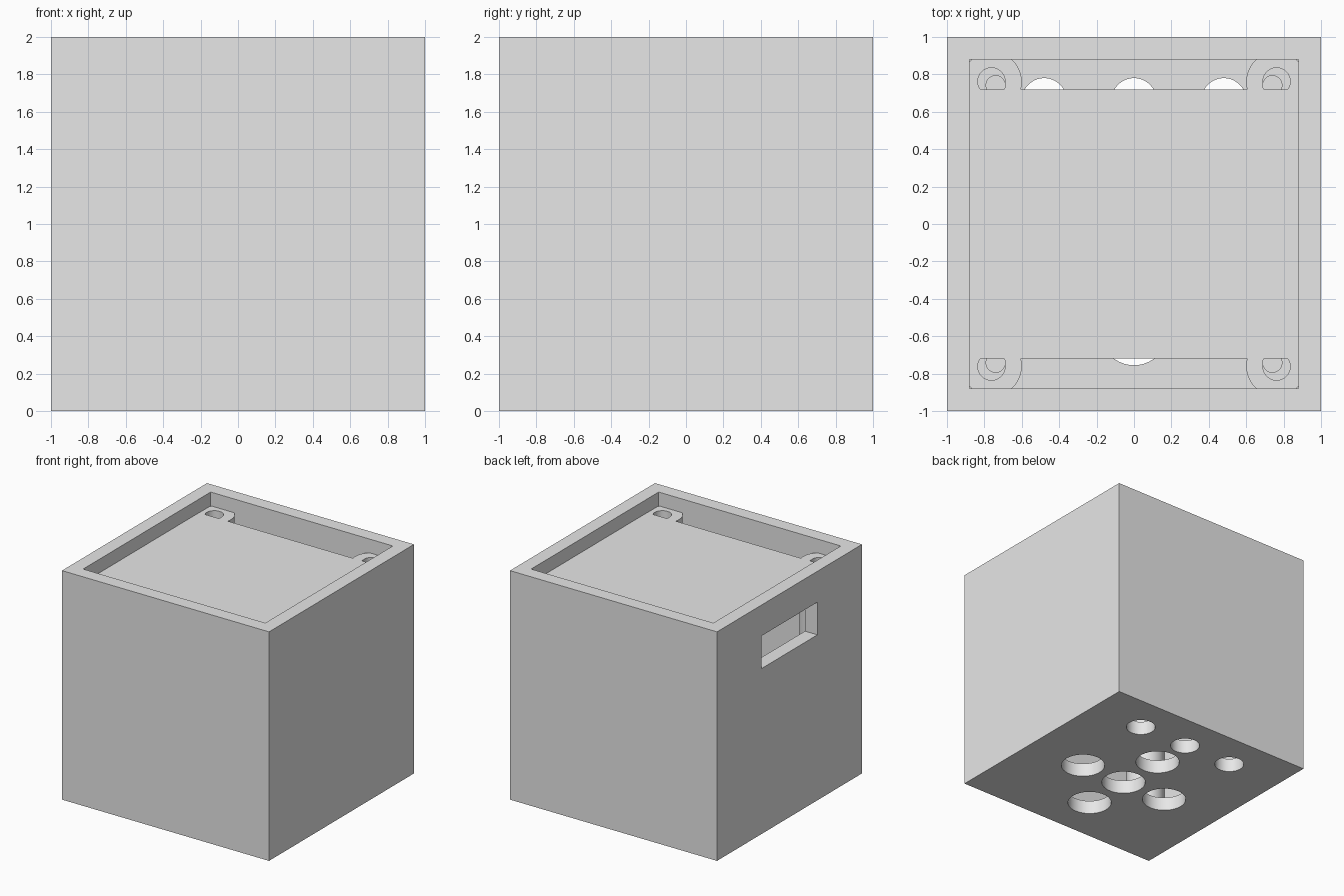
import bpy
import math

default = bpy.data.objects.get("Cube")
if default:
    bpy.data.objects.remove(default, do_unlink=True)

WALL = 0.12          # shell thickness
INNER = 1 - WALL     # inner half width
DECK = 2 - WALL      # height of the recessed deck

grey = bpy.data.materials.new("plain grey")
grey.use_nodes = True
grey.diffuse_color = (0.8, 0.8, 0.8, 1)
grey.node_tree.nodes["Principled BSDF"].inputs["Base Color"].default_value = (0.8, 0.8, 0.8, 1)


def finish(obj, name):
    obj.name = name
    obj.data.materials.clear()
    obj.data.materials.append(grey)
    return obj


def box(name, low, high):
    mid = [(a + b) / 2 for a, b in zip(low, high)]
    bpy.ops.mesh.primitive_cube_add(size=1, location=mid)
    obj = bpy.context.object
    obj.scale = [b - a for a, b in zip(low, high)]
    bpy.ops.object.transform_apply(location=True, rotation=False, scale=True)
    return finish(obj, name)


def cylinder(name, x, y, radius, bottom, top):
    bpy.ops.mesh.primitive_cylinder_add(
        vertices=64, radius=radius, depth=top - bottom,
        location=(x, y, (bottom + top) / 2))
    bpy.ops.object.transform_apply(location=True, rotation=False, scale=True)
    return finish(bpy.context.object, name)


def cut(target, cutter):
    mod = target.modifiers.new("cut", 'BOOLEAN')
    mod.operation = 'DIFFERENCE'
    mod.solver = 'EXACT'
    mod.object = cutter
    bpy.ops.object.select_all(action='DESELECT')
    bpy.context.view_layer.objects.active = target
    target.select_set(True)
    bpy.ops.object.modifier_apply(modifier=mod.name)
    bpy.data.objects.remove(cutter, do_unlink=True)


def smooth(obj):
    bpy.ops.object.select_all(action='DESELECT')
    bpy.context.view_layer.objects.active = obj
    obj.select_set(True)
    bpy.ops.object.shade_smooth_by_angle(angle=math.radians(30))


# Open-topped shell with a side slot
shell = box("shell", (-1, -1, 0), (1, 1, 2))
cut(shell, box("cavity", (-INNER, -INNER, WALL), (INNER, INNER, 2.2)))
cut(shell, box("slot", (-1.1, -0.385, 1.445), (-0.8, 0.385, 1.73)))

# Row of small holes through the floor
for x in (-0.48, 0, 0.48):
    cut(shell, cylinder("small_hole", x, 0.66, 0.12, -0.1, 0.2))

# Cross of large holes through the floor
STEP, CENTRE = 0.44, -0.135
for i, j in ((0, 0), (1, 0), (-1, 0), (0, 1), (0, -1)):
    cut(shell, cylinder("large_hole", i * STEP, CENTRE + j * STEP, 0.18, -0.1, 0.2))
smooth(shell)

# Corner posts with stepped screw holes
for side, sx in (("left", 1), ("right", -1)):
    for end, sy in (("front", -1), ("back", 1)):
        post = cylinder(f"{end}_{side}_post", sx * 0.76, sy * 0.76, 0.16, 0.1, DECK)
        cut(post, cylinder("screw_recess", sx * 0.762, sy * 0.762, 0.073, DECK - 0.08, 2))
        cut(post, cylinder("screw_hole", sx * 0.74, sy * 0.742, 0.051, DECK - 0.4, 2))
        smooth(post)

# Recessed deck panel, leaving gaps at front and back
box("deck_panel", (-0.9, -0.72, DECK - WALL), (0.9, 0.72, DECK + 0.001))
